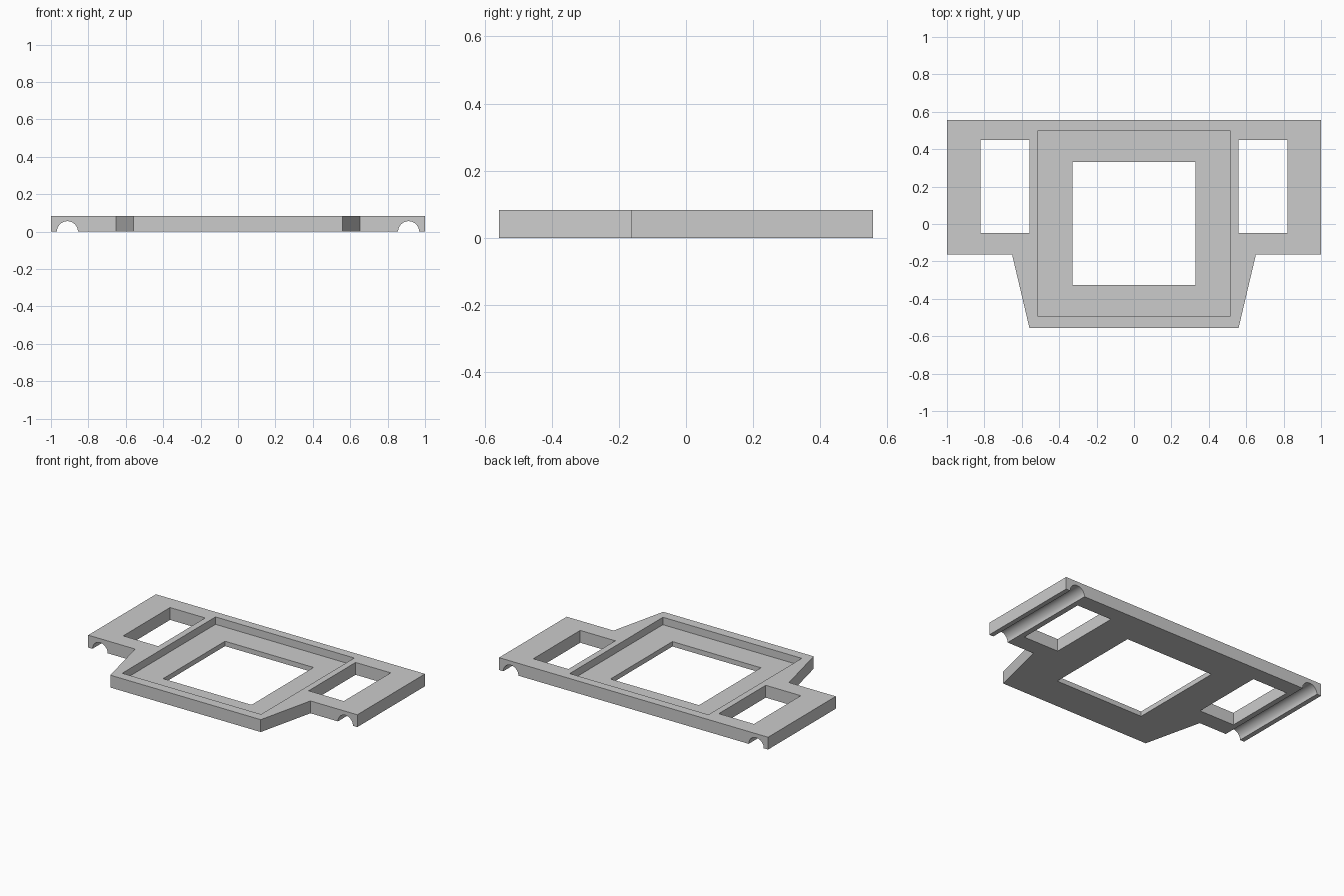
import bpy, bmesh, math
from mathutils import Matrix

cube = bpy.data.objects.get("Cube")
if cube:
    bpy.data.objects.remove(cube, do_unlink=True)

HEIGHT = 0.083
RECESS_FLOOR = 0.033

grey = bpy.data.materials.new("light_grey")
grey.use_nodes = True
colour = (0.6, 0.6, 0.6, 1)
grey.diffuse_color = colour
grey.node_tree.nodes["Principled BSDF"].inputs["Base Color"].default_value = colour


def prism(name, outline, depth, matrix):
    """Extrude a flat outline along its local z, then place it."""
    bm = bmesh.new()
    face = bm.faces.new([bm.verts.new((x, y, 0)) for x, y in outline])
    ext = bmesh.ops.extrude_face_region(bm, geom=[face])
    verts = [v for v in ext["geom"] if isinstance(v, bmesh.types.BMVert)]
    bmesh.ops.translate(bm, verts=verts, vec=(0, 0, depth))
    bmesh.ops.recalc_face_normals(bm, faces=bm.faces)
    bm.transform(matrix)
    mesh = bpy.data.meshes.new(name)
    bm.to_mesh(mesh)
    bm.free()
    mesh.materials.append(grey)
    obj = bpy.data.objects.new(name, mesh)
    bpy.context.collection.objects.link(obj)
    return obj


def cut(target, cutter):
    """Subtract the cutter for good and discard it."""
    bpy.context.view_layer.objects.active = target
    mod = target.modifiers.new("cut", "BOOLEAN")
    mod.operation = "DIFFERENCE"
    mod.solver = "EXACT"
    mod.object = cutter
    bpy.ops.object.modifier_apply(modifier=mod.name)
    bpy.data.objects.remove(cutter, do_unlink=True)


def pocket(name, x0, x1, y0, y1, floor):
    """Rectangular cutter from the given floor up through the top."""
    outline = [(x0, y0), (x1, y0), (x1, y1), (x0, y1)]
    return prism(name, outline, 0.3, Matrix.Translation((0, 0, floor)))


# Plate outline: two side wings and a tapered front
half = [(0.559, -0.557), (0.652, -0.162), (1, -0.162), (1, 0.557)]
outline = half + [(-x, y) for x, y in reversed(half)]
plate = prism("mounting_plate", outline, HEIGHT, Matrix.Identity(4))

# Shallow square recess and the opening through its floor
cut(plate, pocket("recess", -0.516, 0.516, -0.492, 0.498, RECESS_FLOOR))
cut(plate, pocket("centre_opening", -0.329, 0.329, -0.326, 0.332, -0.1))

# Wing windows and half-round grooves under the wings
turn = Matrix.Rotation(math.radians(90), 4, "X")
for side in (-1, 1):
    xs = sorted((side * 0.559, side * 0.82))
    cut(plate, pocket("wing_window", *xs, -0.048, 0.45, -0.1))
    circle = [(0.056 * math.cos(a), 0.056 * math.sin(a))
              for a in (math.tau * i / 48 for i in range(48))]
    place = Matrix.Translation((side * 0.912, 1, 0)) @ turn
    cut(plate, prism("groove", circle, 2, place))

# Smooth groove walls, sharp edges elsewhere
bpy.ops.object.select_all(action="DESELECT")
plate.select_set(True)
bpy.context.view_layer.objects.active = plate
bpy.ops.object.shade_smooth_by_angle(angle=math.radians(30))
